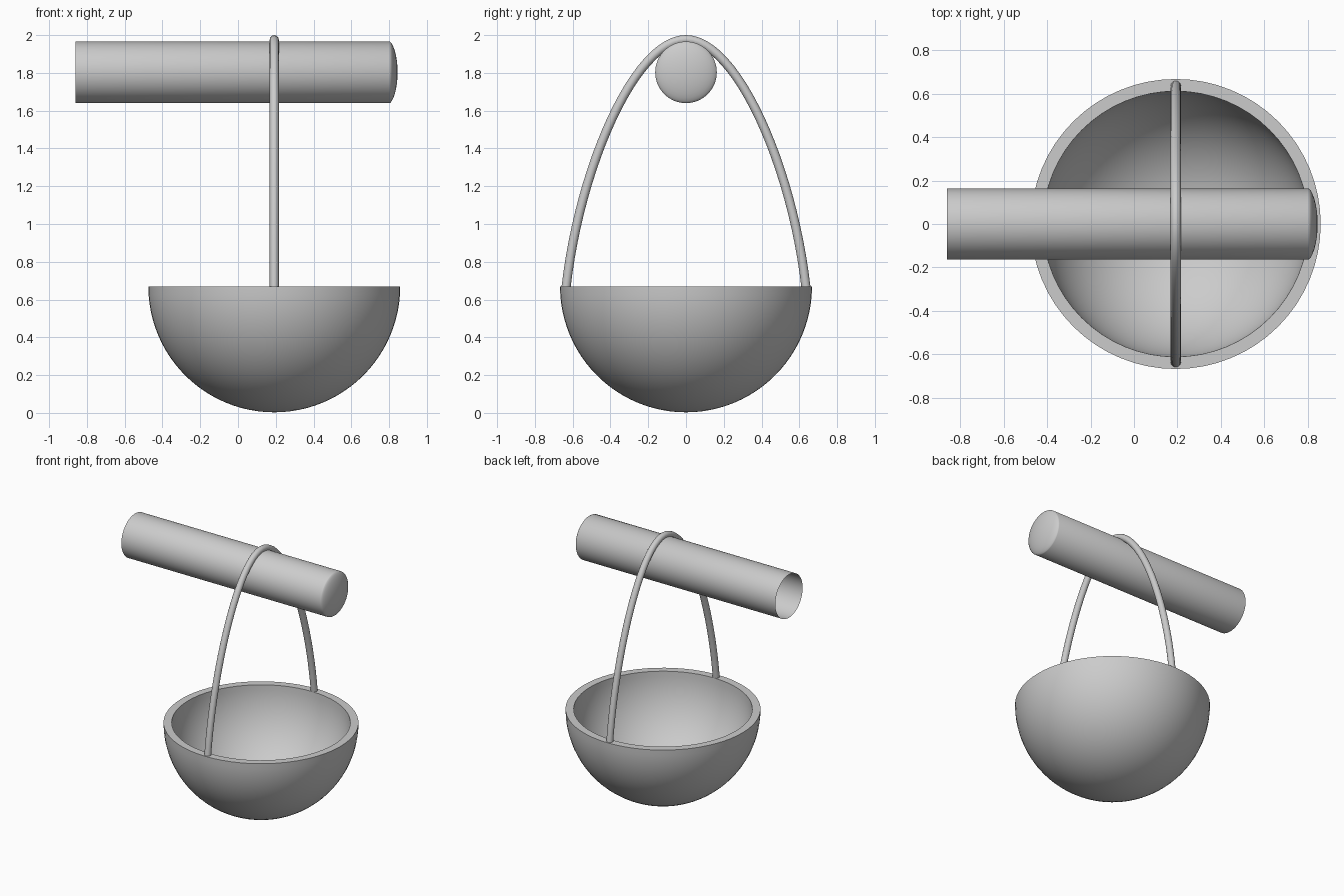
import bpy, bmesh
from math import sin, cos, pi, radians
from mathutils import Matrix, Vector

if "Cube" in bpy.data.objects:
    bpy.data.objects.remove(bpy.data.objects["Cube"])

CX = 0.192  # x of bowl and handle


def finish(bm, name, angle=35):
    bmesh.ops.remove_doubles(bm, verts=bm.verts, dist=1e-5)
    mesh = bpy.data.meshes.new(name)
    bm.to_mesh(mesh)
    bm.free()
    obj = bpy.data.objects.new(name, mesh)
    bpy.context.collection.objects.link(obj)
    bpy.ops.object.select_all(action='DESELECT')
    obj.select_set(True)
    bpy.context.view_layer.objects.active = obj
    bpy.ops.object.shade_smooth_by_angle(angle=radians(angle))
    return obj


def lathe(name, profile, matrix, steps=64, angle=35):
    """Revolve (radius, height) points around z, then place with matrix."""
    bm = bmesh.new()
    verts = [bm.verts.new((r, 0, h)) for r, h in profile]
    edges = [bm.edges.new(p) for p in zip(verts, verts[1:])]
    bmesh.ops.spin(bm, geom=verts + edges, cent=(0, 0, 0), axis=(0, 0, 1),
                   angle=2 * pi, steps=steps, use_merge=True)
    bmesh.ops.remove_doubles(bm, verts=bm.verts, dist=1e-5)
    bmesh.ops.recalc_face_normals(bm, faces=bm.faces)
    bm.transform(matrix)
    return finish(bm, name, angle)


def arc(radius, n=24):
    return [(radius * sin(i / n * pi / 2), -radius * cos(i / n * pi / 2)) for i in range(n + 1)]


# Bowl: thick hemisphere with a flat rim
lathe("bowl", arc(0.667) + arc(0.611)[::-1], Matrix.Translation((CX, 0, 0.67)))

# Bar: hollow tube, open on the left, shallow dome on the right
R, X0, X1, DOME = 0.163, -0.86, 0.803, 0.042
dome = [(R * cos(a), X1 + DOME * sin(a) ** 1.3) for a in [i / 8 * pi / 2 for i in range(9)]]
lathe("bar", [(R, X0)] + dome,
      Matrix.Translation((0, 0, 1.803)) @ Matrix.Rotation(pi / 2, 4, 'Y'), angle=50)

# Handle: round wire arching from rim to rim over the bar
half = [Vector(p) for p in ((0.635, 0.665), (0.563, 1.3), (0.27, 1.976), (0, 1.976))]


def bezier(t):
    a, b, c, d = half
    u = 1 - t
    return a * u**3 + b * 3 * u * u * t + c * 3 * u * t * t + d * t**3


side = [bezier(i / 24) for i in range(25)]
path = side + [Vector((-p.x, p.y)) for p in side[-2::-1]]
bm = bmesh.new()
rings = []
for i, p in enumerate(path):
    tangent = (path[min(i + 1, len(path) - 1)] - path[max(i - 1, 0)]).normalized()
    normal = Vector((0, tangent.y, -tangent.x))
    centre = Vector((CX, p.x, p.y))
    rings.append([bm.verts.new(centre + 0.024 * (Vector((1, 0, 0)) * cos(k * pi / 8) + normal * sin(k * pi / 8)))
                  for k in range(16)])
for a, b in zip(rings, rings[1:]):
    for k in range(16):
        j = (k + 1) % 16
        bm.faces.new((a[k], a[j], b[j], b[k]))
bm.faces.new(rings[0])
bm.faces.new(rings[-1])
bmesh.ops.recalc_face_normals(bm, faces=bm.faces)
finish(bm, "handle")
